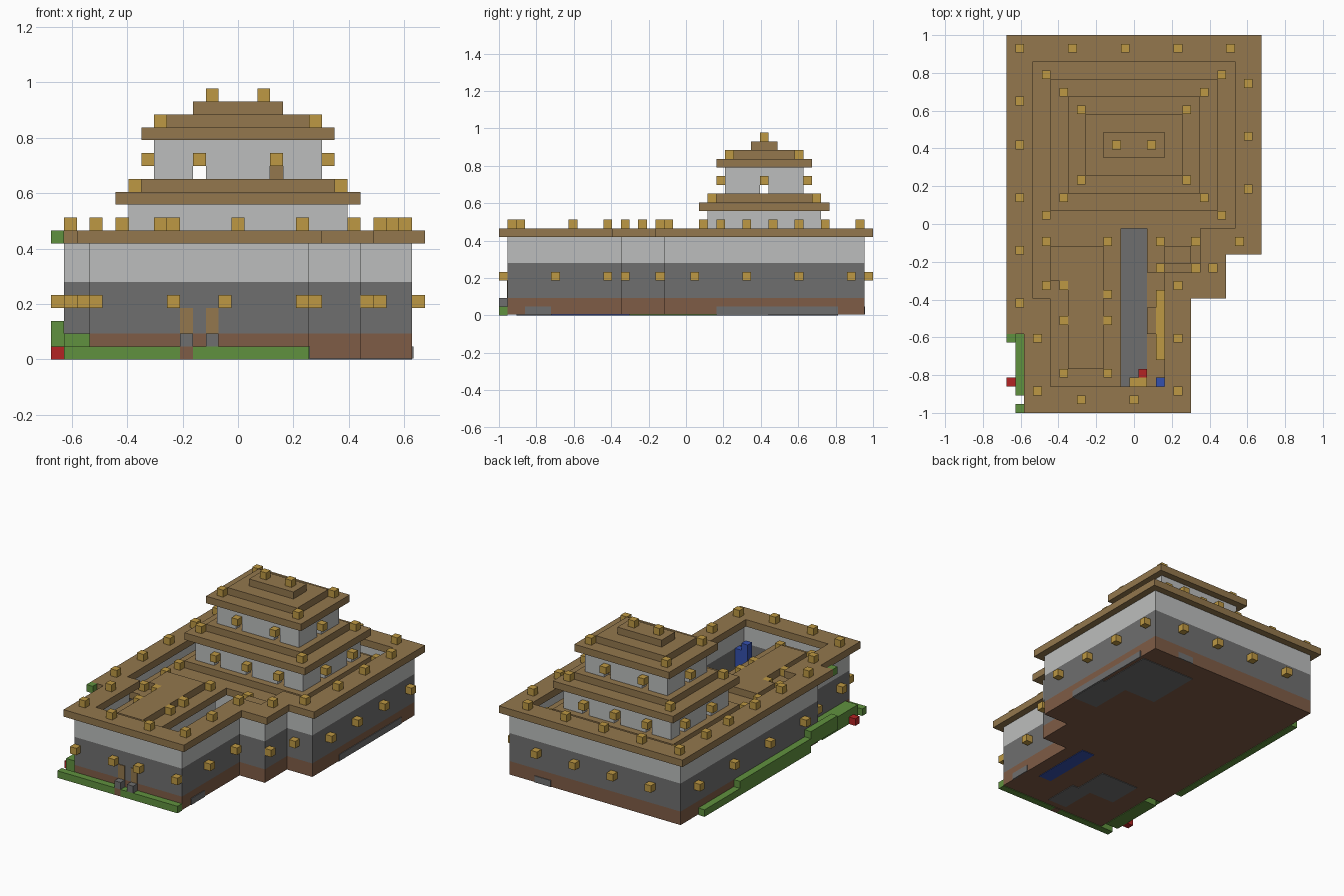
import bpy
import bmesh

cube = bpy.data.objects.get("Cube")
if cube:
    bpy.data.objects.remove(cube)

U = 2 / 43  # size of one building block


def material(name, hex_code):
    srgb = [int(hex_code[n:n + 2], 16) / 255 for n in (0, 2, 4)]
    colour = [c / 12.92 if c < 0.04 else ((c + 0.055) / 1.055) ** 2.4 for c in srgb] + [1]
    m = bpy.data.materials.new(name)
    m.use_nodes = True
    m.diffuse_color = colour
    m.node_tree.nodes["Principled BSDF"].inputs["Base Color"].default_value = colour
    return m


WOOD = material("brown wood", "93774d")
GOLD = material("lantern gold", "bd9843")
PLASTER = material("pale plaster", "bcbebd")
STONE = material("grey stone", "6f6f6f")
DIRT = material("red brown dirt", "7f5c46")
GRASS = material("grass green", "60913e")
RED = material("flower red", "b42424")
BLUE = material("water blue", "3450ae")


def finish(bm, name, mat):
    bmesh.ops.recalc_face_normals(bm, faces=bm.faces)
    mesh = bpy.data.meshes.new(name)
    bm.to_mesh(mesh)
    bm.free()
    mesh.materials.append(mat)
    bpy.context.collection.objects.link(bpy.data.objects.new(name, mesh))


def at(bm, i, j, k):
    return bm.verts.new(((i - 14.5) * U, (j - 21.5) * U, k * U))


def boxes(name, mat, *cells):
    """Boxes given as x, y and z ranges in block units."""
    bm = bmesh.new()
    for a, b, c, d, e, f in cells:
        made = bmesh.ops.create_cube(bm, size=1)["verts"]
        for v in made:
            x, y, z = v.co
            v.co = ((a + (b - a) * (x + 0.5) - 14.5) * U,
                    (c + (d - c) * (y + 0.5) - 21.5) * U,
                    (e + (f - e) * (z + 0.5)) * U)
    finish(bm, name, mat)


def lamps(name, k, *places):
    boxes(name, GOLD, *[(i, i + 1, j, j + 1, k, k + 1) for i, j in places])


# Stepped plan of the eaves, anticlockwise
PLAN = [(2, 0), (21, 0), (21, 13), (25, 13), (25, 18), (29, 18),
        (29, 43), (0, 43), (0, 10), (2, 10)]


def inset(n):
    out = []
    for s, (x, y) in enumerate(PLAN):
        px, py = PLAN[s - 1]
        qx, qy = PLAN[(s + 1) % len(PLAN)]
        sign = lambda v: (v > 0) - (v < 0)
        out.append((x - n * (sign(y - py) + sign(qy - y)),
                    y + n * (sign(x - px) + sign(qx - x))))
    return out


def ring(name, mat, outer, inner, k0, k1):
    """Hollow band following the plan between two insets."""
    bm = bmesh.new()
    loops = [[at(bm, x, y, k) for x, y in inset(n)]
             for n, k in ((outer, k0), (outer, k1), (inner, k1), (inner, k0))]
    count = len(PLAN)
    for a in range(4):
        p, q = loops[a], loops[(a + 1) % 4]
        for s in range(count):
            t = (s + 1) % count
            bm.faces.new((p[s], p[t], q[t], q[s]))
    finish(bm, name, mat)


def slab(name, mat, n, k0, k1):
    bm = bmesh.new()
    low, high = [[at(bm, x, y, k) for x, y in inset(n)] for k in (k0, k1)]
    bm.faces.new(low)
    bm.faces.new(high)
    for s in range(len(PLAN)):
        t = (s + 1) % len(PLAN)
        bm.faces.new((low[s], low[t], high[t], high[s]))
    finish(bm, name, mat)


# Foundation, outer wall bands and eaves
slab("foundation", DIRT, 1, 0.08, 2)
slab("courtyard_floor", WOOD, 2, 2, 2.1)
ring("stone_wall", STONE, 1, 2, 2, 6)
ring("plaster_wall", PLASTER, 1, 2, 6, 9)
ring("wall_eaves", WOOD, 0, 3, 9, 10)
boxes("eaves_end", WOOD, (0, 2, 9, 10, 9, 10), )
boxes("stone_patches", STONE,
      (27.9, 28.1, 25, 39, 0.08, 1), (19.9, 20.1, 3, 6, 0.08, 1),
      (21.5, 24, 41.9, 42.1, 0.08, 1),
      (19, 27.5, 31, 39, 0, 0.1), (24, 28, 25, 31, 0, 0.1),
      (6, 12, 7, 12, 0, 0.1), (10, 13, 2, 7, 0, 0.1))
boxes("water_bed", BLUE, (16, 18, 6, 15, 0, 0.1))

# Courtyard path, trough and water column
boxes("path", STONE, (13, 16, 3, 21, 2, 2.2))
boxes("golden_strip", GOLD, (17, 18, 6, 14, 2, 3), (14, 16, 3, 4, 2, 3))
boxes("shelf", WOOD, (16, 17, 9, 12, 2, 3))
boxes("water_column", BLUE, (17, 18, 3, 4, 2, 7), (18, 19, 3, 4, 2, 6))
boxes("red_flowers", RED, (15, 16, 4, 5, 2, 3), (0, 1, 3, 4, 0, 1))

# Courtyard houses
boxes("left_house_wall", PLASTER, (4, 12, 14, 20, 2, 7), (6, 12, 4, 14, 2, 7))
boxes("left_house_roof", WOOD, (3, 13, 13, 21, 7, 8), (5, 13, 3, 13, 7, 8),
      (5, 11, 15, 19, 8, 9), (7, 11, 5, 15, 8, 9))
boxes("right_house_wall", PLASTER, (17, 21, 17, 20, 2, 7))
boxes("right_house_roof", WOOD, (16, 22, 16, 21, 7, 8), (18, 21, 17, 19, 8, 9))
lamps("house_lamps", 8, (4, 19), (11, 19), (4, 14), (6, 14), (6, 10), (6, 4),
      (11, 4), (11, 10), (11, 13), (17, 19), (21, 19), (17, 16), (21, 16))


# Tower
def tower_wall(name, x0, x1, y0, y1, k, x_gaps, y_gaps):
    """Hollow storey of three courses, with openings in the lowest."""
    cells = []

    def run(start, end, gaps):
        edges = [start] + [e for g in gaps for e in (g, g + 1)] + [end]
        return zip(edges[::2], edges[1::2])

    for y in (y0, y1 - 1):
        cells.append((x0, x1, y, y + 1, k + 1, k + 3))
        cells += [(a, b, y, y + 1, k, k + 1) for a, b in run(x0, x1, x_gaps)]
    for x in (x0, x1 - 1):
        cells.append((x, x + 1, y0 + 1, y1 - 1, k + 1, k + 3))
        cells += [(x, x + 1, a, b, k, k + 1) for a, b in run(y0 + 1, y1 - 1, y_gaps)]
    boxes(name, PLASTER, *cells)
    lamps(name + "_lamps", k + 1,
          *[(g, y) for g in x_gaps for y in (y0 - 1, y1)],
          *[(x, g) for g in y_gaps for x in (x0 - 1, x1)])


def tower_roof(name, margin, k):
    """Two-step roof with a lamp on each corner."""
    x0, x1, y0, y1 = 3 + margin, 26 - margin, 21 + margin, 40 - margin
    boxes(name, WOOD, (x0, x1, y0, y1, k, k + 1),
          (x0 + 2, x1 - 2, y0 + 2, y1 - 2, k + 1, k + 2))
    lamps(name + "_lamps", k + 1,
          *[(x, y) for x in (x0 + 1, x1 - 2) for y in (y0 + 1, y1 - 2)])


boxes("tower_base_wall", PLASTER, (4, 25, 22, 39, 2, 7))
tower_wall("tower_middle_wall", 6, 23, 24, 37, 9, (9, 14, 19), (28, 34))
tower_wall("tower_top_wall", 8, 21, 26, 35, 14, (11, 17), (30,))
boxes("tower_door", WOOD, (17, 18, 33, 34, 14, 15))
for level, label in enumerate(("lower", "middle", "upper")):
    tower_roof(label + "_roof", 2 * level, 7 + 5 * level)
boxes("roof_ridge", WOOD, (11, 18, 29, 32, 19, 20))
lamps("ridge_lamps", 20, (12, 30), (16, 30))

# Lamps on the eaves and the outer walls
lamps("eaves_lamps", 10, *[(1, j) for j in (12, 18, 24, 30, 35)],
      *[(i, 41) for i in range(1, 26, 6)], *[(27, j) for j in (25, 31, 37)],
      *[(19, j) for j in (2, 8, 14)], (26, 19), (23, 16),
      (14, 1), (8, 1), (3, 2), (3, 8))
lamps("wall_lamps", 4, *[(i, 0) for i in (3, 9, 13, 19)], (20, 6), (20, 12),
      (24, 14), (25, 18), *[(28, j) for j in range(22, 41, 6)],
      *[(i, 42) for i in range(5, 24, 6)],
      *[(0, j) for j in range(14, 39, 8)], (2, 3), (1, 10))

# Front doors with stone posts
boxes("front_doors", WOOD, (10, 11, 0.9, 1.1, 2, 4), (12, 13, 0.9, 1.1, 2, 4))
boxes("door_posts", STONE, (10, 11, 0, 1, 1, 2), (12, 13, 0, 1, 1, 2))
boxes("post_footing", DIRT, (10, 11, 0, 1, 0, 1))

# Grass banks
boxes("front_grass", GRASS, (1, 10, 0, 1, 0, 1), (11, 20, 0, 1, 0, 1))
boxes("side_grass", GRASS, (0, 1, 30, 38, 0, 1), (0, 1, 14, 30, 0, 2),
      (0, 1, 8, 14, 1, 3), (1, 3, 2, 10, 0, 2), (0, 1, 8, 9, 9, 10))
